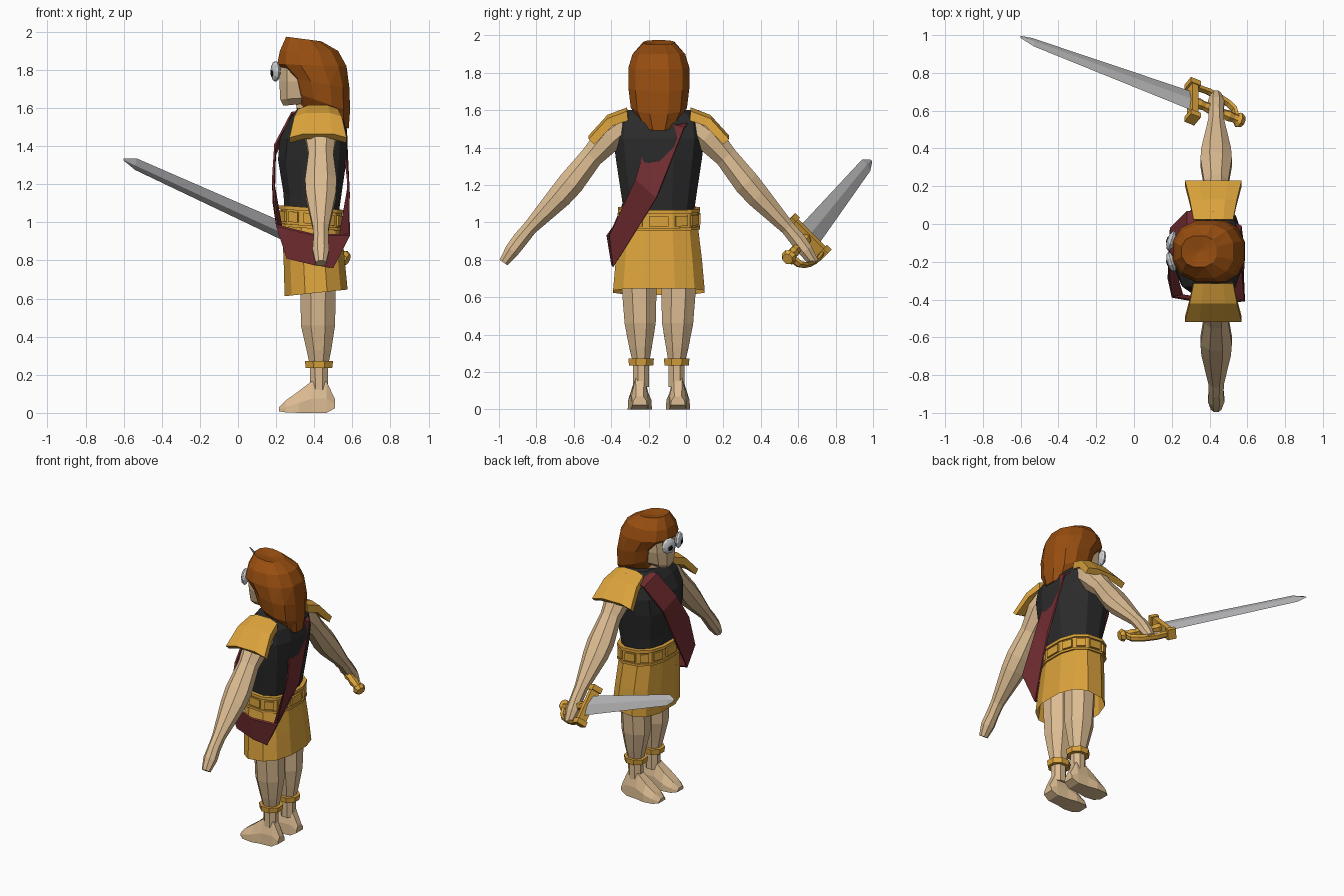
import bpy, bmesh, math
from mathutils import Vector, Matrix

if "Cube" in bpy.data.objects:
    bpy.data.objects.remove(bpy.data.objects["Cube"])

CY = -0.145  # body centre line; the figure faces -x


def colour(name, r, g, b):
    m = bpy.data.materials.new(name)
    lin = [((c / 255 + 0.055) / 1.055) ** 2.4 for c in (r, g, b)]
    m.diffuse_color = (*lin, 1)
    m.use_nodes = True
    m.node_tree.nodes["Principled BSDF"].inputs["Base Color"].default_value = m.diffuse_color
    return m


skin = colour("skin", 220, 188, 146)
gold = colour("gold", 220, 164, 60)
black = colour("black_cloth", 44, 44, 45)
red = colour("dark_red", 116, 46, 50)
brown = colour("red_brown_hair", 152, 78, 16)
steel = colour("steel", 190, 190, 192)
white = colour("eye_white", 212, 214, 216)
dark = colour("pupil_black", 14, 14, 14)


def finish(name, bm, mat):
    bmesh.ops.recalc_face_normals(bm, faces=bm.faces)
    me = bpy.data.meshes.new(name)
    bm.to_mesh(me)
    bm.free()
    me.materials.append(mat)
    ob = bpy.data.objects.new(name, me)
    bpy.context.collection.objects.link(ob)
    return ob


def loft(name, rings, mat, caps=(True, True), loop=False):
    """Skin a list of equal-length point rings."""
    bm = bmesh.new()
    vs = [[bm.verts.new(p) for p in r] for r in rings]
    pairs = list(zip(vs, vs[1:])) + ([(vs[-1], vs[0])] if loop else [])
    for a, b in pairs:
        for i in range(len(a)):
            j = (i + 1) % len(a)
            bm.faces.new((a[i], a[j], b[j], b[i]))
    if not loop:
        for on, r in zip(caps, (vs[0], vs[-1])):
            if on:
                bm.faces.new(r)
    return finish(name, bm, mat)


def body_ring(xf, xb, hw, zf, zb, n=12, p=0.8):
    """Rounded ring about the centre line, tilted from front zf to back zb."""
    out = []
    for i in range(n):
        a = 2 * math.pi * (i + 0.5) / n
        c, s = math.cos(a), math.sin(a)
        c = math.copysign(abs(c) ** p, c)
        s = math.copysign(abs(s) ** p, s)
        t = (1 + c) / 2
        out.append((xf + (xb - xf) * t, CY + hw * s, zf + (zb - zf) * t))
    return out


def tube(name, pts, mat, n=8, up=(1, 0, 0)):
    """Limb along (point, radius along up, radius across)."""
    P = [Vector(p[0]) for p in pts]
    rings = []
    for i, (_, ra, rb) in enumerate(pts):
        d = (P[min(i + 1, len(P) - 1)] - P[max(i - 1, 0)]).normalized()
        u = Vector(up)
        u = (u - d * u.dot(d)).normalized()
        v = d.cross(u)
        rings.append([P[i] + u * ra * math.cos(2 * math.pi * (k + .5) / n)
                      + v * rb * math.sin(2 * math.pi * (k + .5) / n) for k in range(n)])
    return loft(name, rings, mat)


def box(name, centre, axes, size, mat):
    bm = bmesh.new()
    bmesh.ops.create_cube(bm, size=1)
    m = Matrix([a.normalized() * s for a, s in zip(axes, size)]).transposed().to_4x4()
    bmesh.ops.transform(bm, matrix=Matrix.Translation(centre) @ m, verts=bm.verts)
    return finish(name, bm, mat)


# Torso and skirt
loft("torso", [body_ring(*r) for r in (
    (.24, .53, .19, 1.03, 1.03), (.235, .545, .205, 1.15, 1.13), (.205, .575, .235, 1.33, 1.33),
    (.215, .58, .25, 1.44, 1.45), (.26, .56, .24, 1.53, 1.54), (.31, .51, .17, 1.60, 1.60))], black)
loft("skirt", [body_ring(*r) for r in (
    (.24, .58, .252, .612, .648), (.235, .565, .237, .80, .80), (.225, .545, .212, 1.0, 1.0),
    (.225, .54, .205, 1.06, 1.04))], gold, caps=(False, False))

# Belt: band, two rims and a row of plates
def band(name, lo, hi, grow):
    f = lambda z, g: body_ring(.225 - g, .545 + g, .21 + g, z + .015, z - .01)
    loft(name, [f(lo, -.01), f(lo, grow), f(hi, grow), f(hi, -.01)], gold, loop=True)

band("belt_band", .97, 1.07, .006)
band("belt_lower_rim", .965, .98, .016)
band("belt_upper_rim", 1.055, 1.075, .016)
mid = [Vector(p) for p in body_ring(.217, .553, .218, 1.035, 1.005)]
for i, a in enumerate(mid):
    b = mid[(i + 1) % len(mid)]
    t = b - a
    box("belt_plate", (a + b) / 2, (t, Vector((0, 0, 1)), t.cross(Vector((0, 0, 1)))),
        (t.length * .7, .055, .02), gold)

# Neck and head
loft("neck", [body_ring(*r, 8) for r in (
    (.31, .48, .085, 1.54, 1.58), (.30, .46, .065, 1.62, 1.66), (.30, .46, .065, 1.70, 1.70))], skin)
loft("head", [body_ring(*r, 10) for r in (
    (.235, .42, .055, 1.612, 1.63), (.217, .45, .095, 1.645, 1.66), (.212, .47, .12, 1.74, 1.74),
    (.212, .47, .125, 1.82, 1.82), (.25, .45, .10, 1.90, 1.90))], skin)

# Hair, with a shallow centre parting
hair = loft("hair", [body_ring(*r, 12, .85) for r in (
    (.32, .585, .10, 1.61, 1.49), (.30, .592, .155, 1.68, 1.58), (.275, .59, .168, 1.76, 1.70),
    (.20, .575, .168, 1.83, 1.82), (.215, .53, .145, 1.90, 1.90), (.25, .44, .085, 1.975, 1.95))], brown)
bm = bmesh.new()
bm.from_mesh(hair.data)
bm.faces.ensure_lookup_table()
top = max(bm.faces, key=lambda f: f.calc_center_median().z)
bmesh.ops.poke(bm, faces=[top], offset=-.015)
bmesh.ops.triangulate(bm, faces=[f for f in bm.faces if len(f.verts) == 4])
bm.to_mesh(hair.data)
bm.free()

# Eyes: flattened bulging discs with pupils, turned slightly outward
def disc(name, centre, yaw, r, t, mat):
    bm = bmesh.new()
    bmesh.ops.create_uvsphere(bm, u_segments=10, v_segments=6, radius=1)
    m = (Matrix.Translation(centre) @ Matrix.Rotation(yaw, 4, 'Z') @ Matrix.Diagonal((t, r, r, 1))
         @ Matrix.Rotation(math.pi / 2, 4, 'Y'))
    bmesh.ops.transform(bm, matrix=m, verts=bm.verts)
    finish(name, bm, mat)

for s in (-1, 1):
    yaw = -s * .3
    out = Vector((-math.cos(yaw), -math.sin(yaw), 0))
    c = Vector((.197, CY + s * .056, 1.793))
    disc("eye", c, yaw, .055, .022, white)
    disc("pupil", c + out * .018 - Vector((0, 0, .01)), yaw, .02, .008, dark)

# Mirrored limbs
for s in (-1, 1):
    def P(x, y, z, s=s):
        return (x, CY + s * y, z)

    tube("arm", [(P(.43, .17, 1.53), .085, .07), (P(.435, .26, 1.46), .09, .085),
                 (P(.435, .36, 1.35), .07, .065), (P(.435, .47, 1.21), .09, .075),
                 (P(.435, .53, 1.14), .085, .07), (P(.435, .69, .97), .045, .042),
                 (P(.435, .74, .91), .042, .045), (P(.435, .785, .85), .047, .042),
                 (P(.435, .83, .785), .03, .028)], skin)
    tube("leg", [(P(.42, .105, .92), .11, .10), (P(.42, .105, .64), .10, .10),
                 (P(.42, .10, .46), .097, .09), (P(.425, .098, .33), .07, .065),
                 (P(.425, .095, .25), .052, .047), (P(.425, .095, .12), .05, .046)], skin)
    tube("ankle_ring", [(P(.425, .095, .235), .075, .07), (P(.425, .095, .272), .08, .074)], gold)

    # Foot, lofted from toe to heel: x, half width, base, top
    rings = []
    for x, w, lo, hi in ((.215, .035, .008, .03), (.25, .06, .003, .065), (.32, .065, 0, .115),
                         (.385, .052, 0, .165), (.465, .046, 0, .165), (.51, .038, .025, .07)):
        c = .102
        rings.append([P(x, c - w, lo), P(x, c + w, lo), P(x, c + w * .95, lo + (hi - lo) * .45),
                      P(x, c + w * .5, hi), P(x, c - w * .5, hi), P(x, c - w * .95, lo + (hi - lo) * .45)])
    loft("foot", rings, skin)

    # Shoulder guard: flared plate bent over the shoulder
    rings = []
    for y, z, hx, ty, tz in ((.17, 1.615, .105, .005, .05), (.275, 1.575, .125, .025, .04),
                             (.375, 1.465, .15, .03, .028)):
        outer = [P(.42 + k * hx, y, z - (.02 if abs(k) == 1 else 0)) for k in (-1, -.5, .5, 1)]
        inner = [P(.42 + k * hx, y - ty, z - tz - (.02 if abs(k) == 1 else 0)) for k in (1, .5, -.5, -1)]
        rings.append(outer + inner)
    loft("shoulder_guard", rings, gold)

# Sash: closed ribbon from the right shoulder to the left hip (two edges)
edge_a = [(.42, -.06, 1.60), (.54, -.18, 1.55), (.582, -.27, 1.23), (.588, -.41, .93), (.40, -.425, .93),
          (.20, -.39, .98), (.178, -.29, 1.22), (.19, -.17, 1.41), (.28, -.08, 1.58)]
edge_b = [(.42, .07, 1.60), (.57, -.01, 1.51), (.588, -.16, 1.13), (.50, -.39, .76), (.40, -.40, .775),
          (.255, -.38, .81), (.182, -.15, 1.10), (.19, -.02, 1.36), (.28, .07, 1.54)]
mid = Vector((.4, CY, 1.2))
rings = []
for a, b in zip(map(Vector, edge_a), map(Vector, edge_b)):
    d = ((a + b) / 2 - mid).normalized() * .012
    rings.append([a, b, b - d, a - d])
loft("sash", rings, red, loop=True)

# Sword blade: flat diamond section
A0, B0 = Vector((.31, .60, .97)), Vector((.31, .70, .87))
A1, B1 = Vector((-.53, .94, 1.335)), Vector((-.54, .985, 1.275))
tip = Vector((-.60, .99, 1.33))
along = (A1 - A0).normalized()
across = (B0 - A0).normalized()
flat = along.cross(across).normalized()


def section(a, b, t):
    return [a, (a + b) / 2 + flat * t, b, (a + b) / 2 - flat * t]


loft("blade", [section(A0, B0, .014), section(A1, B1, .01),
               section(tip - across * .008, tip + across * .008, .003)], steel)

# Hilt: cross guard, ribbed grip, pommel and knuckle bow
base = (A0 + B0) / 2
box("cross_guard", base, (along, across, flat), (.035, .23, .06), gold)
for k in (-1, 1):
    box("guard_end", base + across * .12 * k, (along, across, flat), (.06, .035, .07), gold)
tube("grip", [(base - along * (.01 + .03 * i), .025 + .006 * (i % 2), .025 + .006 * (i % 2))
              for i in range(10)], gold, 6, across)
end = base - along * .28
tube("pommel", [(end + along * .015, .025, .025), (end - along * .005, .043, .043),
                (end - along * .03, .03, .03)], gold, 8, across)
bow = [base + across * .115 - along * .01]
for i in range(1, 6):
    a = math.pi * i / 10
    bow.append(base - along * (.02 + .25 * math.sin(a)) + across * (.02 + .105 * math.cos(a) ** .7))
tube("knuckle_bow", [(p, .013, .024) for p in bow], gold, 6, across)
